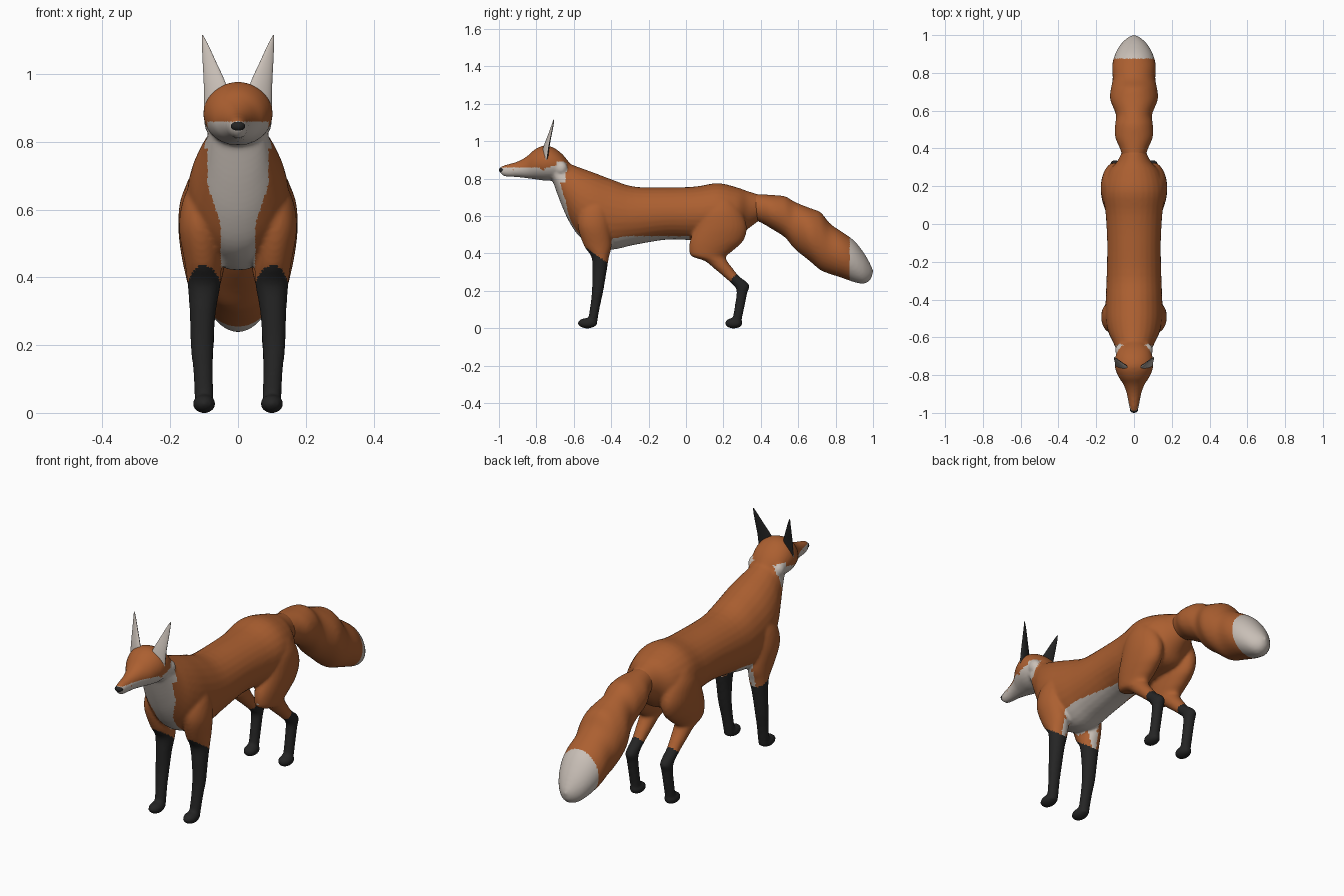
import bpy, bmesh, math
from mathutils import Matrix, Vector

default = bpy.data.objects.get("Cube")
if default:
    bpy.data.objects.remove(default)


def material(name, rgb):
    m = bpy.data.materials.new(name)
    m.use_nodes = True
    m.diffuse_color = (*rgb, 1)
    bsdf = next(n for n in m.node_tree.nodes if n.type == 'BSDF_PRINCIPLED')
    bsdf.inputs["Base Color"].default_value = (*rgb, 1)
    bsdf.inputs["Roughness"].default_value = 0.8
    return m


MATS = [material("orange fur", (0.41, 0.115, 0.03)),
        material("pale fur", (0.58, 0.52, 0.47)),
        material("black fur", (0.018, 0.018, 0.018))]
ORANGE, PALE, BLACK = range(3)


def interpolate(rows, steps=4):
    """Catmull-Rom refinement of a list of section tuples."""
    out = []
    for i in range(len(rows) - 1):
        a, b = rows[max(i - 1, 0)], rows[i]
        c, d = rows[i + 1], rows[min(i + 2, len(rows) - 1)]
        for k in range(steps):
            t = k / steps
            out.append([0.5 * (2 * q + (r - p) * t + (2 * p - 5 * q + 4 * r - s) * t * t
                               + (3 * q - p - 3 * r + s) * t ** 3)
                        for p, q, r, s in zip(a, b, c, d)])
    return out + [list(rows[-1])]


def loft(bm, rows, along, side=1, segs=28):
    """Elliptical rings; each row is (position, low, high, half width, x centre)."""
    rings = []
    for t, lo, hi, rx, cx in interpolate(rows):
        ring = []
        for k in range(segs):
            a = 2 * math.pi * k / segs
            x = side * cx + rx * math.cos(a)
            v = (lo + hi) / 2 + (hi - lo) / 2 * math.sin(a)
            ring.append(bm.verts.new((x, t, v) if along == 'Y' else (x, v, t)))
        rings.append(ring)
    for r, s in zip(rings, rings[1:]):
        for k in range(segs):
            j = (k + 1) % segs
            bm.faces.new((r[k], r[j], s[j], s[k]))
    bm.faces.new(rings[0])
    bm.faces.new(rings[-1])


def ball(bm, centre, radii):
    bmesh.ops.create_uvsphere(bm, u_segments=24, v_segments=16, radius=1,
                              matrix=Matrix.Translation(centre) @ Matrix.Diagonal((*radii, 1)))


def finish(name, bm, rule, voxel=None):
    """Make the object, blend its volumes if asked, and colour faces by rule."""
    bmesh.ops.recalc_face_normals(bm, faces=bm.faces)
    mesh = bpy.data.meshes.new(name)
    bm.to_mesh(mesh)
    bm.free()
    ob = bpy.data.objects.new(name, mesh)
    bpy.context.collection.objects.link(ob)
    if voxel:
        rem = ob.modifiers.new("blend", 'REMESH')
        rem.mode = 'VOXEL'
        rem.voxel_size = voxel
        smo = ob.modifiers.new("soften", 'SMOOTH')
        smo.factor = 0.5
        smo.iterations = 6
        dg = bpy.context.evaluated_depsgraph_get()
        mesh = bpy.data.meshes.new_from_object(ob.evaluated_get(dg))
        ob.modifiers.clear()
        ob.data = mesh
    mesh.materials.clear()
    for m in MATS:
        mesh.materials.append(m)
    for p in mesh.polygons:
        p.material_index = rule(p.center, p.normal)
    mesh.shade_smooth()
    return ob


# Torso and neck: y, underside, back, half width
TORSO = [(-.71, .78, .92, .08), (-.67, .67, .905, .092), (-.625, .57, .882, .112),
         (-.57, .49, .86, .137), (-.5, .445, .835, .15), (-.4, .42, .797, .15),
         (-.28, .445, .758, .145), (-.1, .474, .753, .142), (.05, .47, .758, .15),
         (.17, .47, .776, .163), (.27, .48, .754, .14), (.33, .53, .733, .09),
         (.39, .575, .715, .06)]
# Head: muzzle to nape
HEAD = [(-.995, .833, .862, .015), (-.97, .812, .872, .025), (-.9, .808, .892, .038),
        (-.85, .802, .92, .056), (-.81, .797, .955, .082), (-.76, .79, .977, .101),
        (-.71, .79, .967, .1), (-.66, .8, .93, .082), (-.62, .82, .88, .04)]
# Tail: root to tip
TAIL = [(.32, .6, .72, .05), (.4, .565, .717, .075), (.46, .53, .713, .1),
        (.53, .485, .706, .1), (.58, .425, .677, .096), (.66, .36, .644, .127),
        (.72, .31, .62, .122), (.77, .29, .56, .113), (.84, .267, .512, .116),
        (.9, .246, .468, .1), (.95, .238, .405, .072), (.985, .258, .345, .036),
        (1.0, .295, .31, .008)]
# Legs: z, front edge, back edge, half width, x
FRONT_LEG = [(.68, -.53, -.42, .04, .1), (.62, -.57, -.41, .055, .11),
             (.54, -.578, -.405, .062, .112), (.44, -.545, -.398, .054, .103),
             (.38, -.505, -.412, .049, .1), (.3, -.502, -.425, .039, .104),
             (.2, -.503, -.442, .034, .106), (.12, -.512, -.459, .029, .103),
             (.05, -.522, -.472, .028, .1), (.015, -.52, -.475, .024, .1)]
HIND_LEG = [(.68, .12, .26, .05, .1), (.62, .08, .3, .067, .105),
            (.54, .05, .325, .072, .104), (.47, .022, .308, .066, .102),
            (.42, .016, .257, .058, .1), (.385, .03, .215, .05, .1),
            (.36, .1, .22, .044, .1), (.32, .15, .25, .038, .1),
            (.28, .198, .282, .032, .1), (.245, .237, .327, .03, .1),
            (.22, .262, .34, .03, .1), (.19, .271, .328, .028, .1),
            (.12, .261, .314, .026, .1), (.05, .251, .299, .026, .1),
            (.015, .255, .295, .022, .1)]
EAR = [(.89, -.772, -.738, .045, .055), (.97, -.757, -.731, .033, .068),
       (1.04, -.737, -.722, .019, .0855), (1.09, -.724, -.715, .0085, .098),
       (1.115, -.718, -.714, .0015, .105)]


def body_colour(c, n):
    ax = abs(c.x)
    # Dark stockings
    if -.7 < c.y < -.3 and c.z < .375 - .7 * (c.y + .455):
        return BLACK
    if c.y > 0 and c.z < .31 and .77 * c.y - .64 * c.z > .022:
        return BLACK
    # Jaw and cheeks
    if c.y < -.76 and c.z < .845:
        return PALE
    if -.76 <= c.y < -.64 and c.z < .86 + .25 * (c.y + .74) and c.z > .78:
        return PALE
    if ax > .07 and -.69 < c.y < -.635 and .84 < c.z < .89:
        return PALE
    # Throat and chest bib
    bib = min(.09, max(.05, .05 + .32 * (c.z - .55)))
    if c.y < -.4 and c.z < .86 and ax < bib and (n.y < -.15 or n.z < -.5):
        return PALE
    # Belly
    if -.42 < c.y < .02 and c.z < .493 and ax < .11 and n.z < -.1:
        return PALE
    return ORANGE


# Body with head and legs blended into one skin
bm = bmesh.new()
for rows in (TORSO, HEAD):
    loft(bm, [(*r, 0) for r in rows], 'Y')
for side in (1, -1):
    loft(bm, FRONT_LEG, 'Z', side)
    loft(bm, HIND_LEG, 'Z', side)
    ball(bm, (side * .1, -.528, .027), (.034, .051, .028))
    ball(bm, (side * .1, .255, .027), (.034, .048, .028))
    ball(bm, (side * .072, -.668, .856), (.028, .034, .036))
finish("body", bm, body_colour, 0.008)

# Tail with pale tip
bm = bmesh.new()
loft(bm, [(*r, 0) for r in TAIL], 'Y')
finish("tail", bm, lambda c, n: PALE if c.y > .875 else ORANGE, 0.01)

# Ears, pale inside and black behind, turned slightly outward
for side, name in ((1, "left_ear"), (-1, "right_ear")):
    bm = bmesh.new()
    loft(bm, EAR, 'Z', side)
    for v in bm.verts:
        v.co.y += .3 * (abs(v.co.x) - .075)
    finish(name, bm, lambda c, n: PALE if n.y < -.1 else BLACK)

# Nose
bm = bmesh.new()
ball(bm, Vector((0, -.984, .846)), (.021, .016, .015))
finish("nose", bm, lambda c, n: BLACK)
